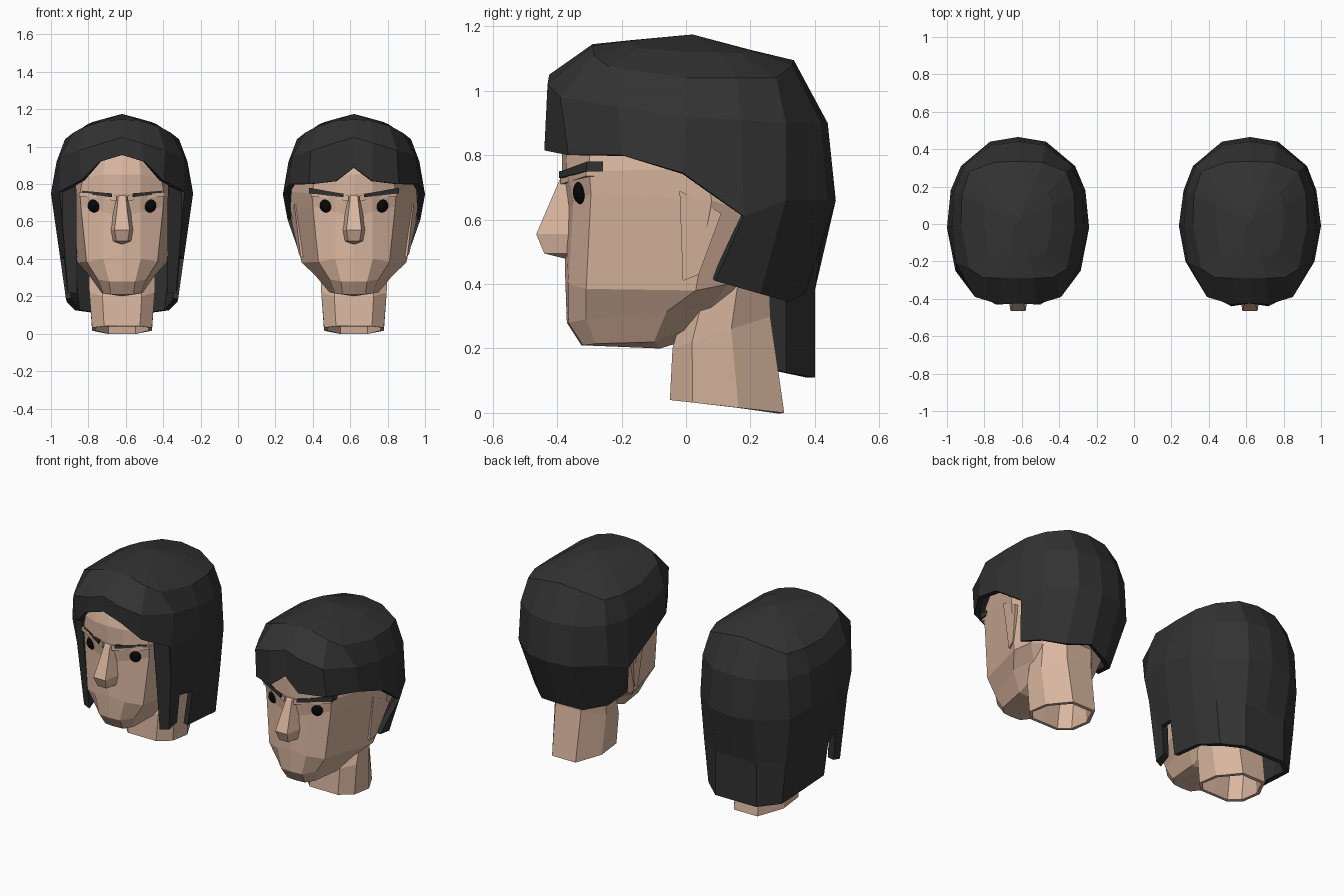
import bpy, bmesh

if "Cube" in bpy.data.objects:
    bpy.data.objects.remove(bpy.data.objects["Cube"])


def material(name, rgb):
    m = bpy.data.materials.new(name)
    m.diffuse_color = (*rgb, 1)
    m.use_nodes = True
    m.node_tree.nodes["Principled BSDF"].inputs["Base Color"].default_value = m.diffuse_color
    return m


SKIN = material("skin", (0.70, 0.47, 0.35))
HAIR = material("hair", (0.032, 0.032, 0.032))
EYE = material("eye", (0.002, 0.002, 0.002))


def half_shell(name, rows, cx, mat, thickness=0):
    """Skin rows (top to bottom, columns front to back), mirrored about x = cx."""
    bm = bmesh.new()
    grid = [[bm.verts.new(p) if p else None for p in row] for row in rows]
    for a, b in zip(grid, grid[1:]):
        for i in range(len(a) - 1):
            q = (a[i], b[i], b[i + 1], a[i + 1])
            if all(q):
                bm.faces.new(q)
    bmesh.ops.remove_doubles(bm, verts=bm.verts, dist=0.0005)
    return finish(name, bm, cx, mat, thickness)


def finish(name, bm, cx, mat, thickness=0):
    me = bpy.data.meshes.new(name)
    bm.to_mesh(me)
    bm.free()
    me.materials.append(mat)
    ob = bpy.data.objects.new(name, me)
    bpy.context.collection.objects.link(ob)
    ob.location.x = cx
    ob.modifiers.new("mirror", 'MIRROR').merge_threshold = 0.001
    if thickness:
        s = ob.modifiers.new("thickness", 'SOLIDIFY')
        s.thickness, s.offset = thickness, -1
    return ob


def prism(name, a, b, cx, mat):
    """Closed solid between two matching polygons, mirrored."""
    bm = bmesh.new()
    va, vb = [[bm.verts.new(p) for p in s] for s in (a, b)]
    n = len(va)
    bm.faces.new(va)
    bm.faces.new(vb[::-1])
    for i in range(n):
        bm.faces.new((va[i], vb[i], vb[(i + 1) % n], va[(i + 1) % n]))
    bmesh.ops.recalc_face_normals(bm, faces=bm.faces)
    return finish(name, bm, cx, mat)


def bar(name, p, q, h1, h2, depth, cx, mat):
    def end(c, h):
        x, y, z = c
        return [(x, y, z), (x, y + depth, z), (x, y + depth, z + h), (x, y, z + h)]
    prism(name, end(p, h1), end(q, h2), cx, mat)


def collapse(row, point):
    return [point] * len(row)


# head rings, top to bottom
HEAD = [
    [(0, -.385, .85), (.1, -.375, .85), (.21, -.30, .83), (.31, 0, .85), (.27, .2, .85), (0, .36, .85)],
    [(0, -.385, .75), (.1, -.37, .75), (.225, -.30, .75), (.34, .06, .76), (.3, .2, .76), (0, .38, .76)],
    [(0, -.375, .62), (.1, -.35, .65), (.22, -.295, .68), (.34, .08, .66), (.3, .2, .62), (0, .36, .62)],
    [(0, -.375, .42), (.1, -.365, .40), (.19, -.31, .385), (.28, .03, .38), (.24, .13, .40), (0, .25, .40)],
    [(0, -.37, .28), (.07, -.365, .28), (.13, -.31, .29), (.21, -.06, .315), (.18, .08, .33), (0, .2, .33)],
    [(0, -.325, .21), (.06, -.32, .21), (.10, -.28, .215), (.13, -.1, .22), (.13, .03, .27), (0, .05, .24)],
]

# hair rings shared by both styles
CROWN = [(0, -.29, 1.145), (.09, -.29, 1.14), (.19, -.285, 1.11), (.26, -.24, 1.075), (.305, 0, 1.04),
         (.30, .16, 1.04), (.26, .28, 1.04), (.13, .33, 1.08), (0, .335, 1.095)]
TEMPLE = [(0, -.425, 1.05), (.1, -.43, 1.02), (.23, -.39, .98), (.33, -.21, .95), (.35, 0, .92),
          (.345, .17, .91), (.29, .31, .90), (.145, .42, .90), (0, .44, .90)]
NAPE = [(.305, .31, .66), (.15, .44, .66), (0, .465, .66)]
TOP = [(x * .6, y * .6, 1.175 - (1.175 - z) * (.6 - .65 * x)) for x, y, z in CROWN]
DOME = [collapse(CROWN, (0, .02, 1.175)), TOP, CROWN, TEMPLE]

SHORT = [
    [(0, -.425, .888), (.1, -.44, .815), (.24, -.365, .80), (.345, -.2, .80), (.38, -.01, .745),
     (.355, .18, .61)] + NAPE,
    [None] * 5 + [(.285, .09, .41), (.25, .23, .37), (.14, .32, .345), (0, .37, .37)],
]
LONG = [
    [(0, -.425, .955), (.12, -.43, .92), (.22, -.37, .82), (.335, -.25, .76), (.38, -.02, .75),
     (.36, .18, .70)] + NAPE,
    [None] * 3 + [(.30, -.2, .42), (.33, -.03, .40), (.325, .17, .40), (.28, .31, .39), (.14, .40, .38),
                  (0, .40, .38)],
    [None] * 4 + [(.30, -.03, .185), (.295, .16, .17), (.25, .31, .125), (.14, .40, .11), (0, .40, .11)],
]


def build(cx, label, hem, side_width, brow):
    # head
    rows = [[(x * (side_width if i > 2 else 1), y, z) for i, (x, y, z) in enumerate(r)] for r in HEAD]
    skull = [(x * .85, y * .9, z + .13) for x, y, z in rows[0]]
    rows = [collapse(skull, (0, 0, 1.05)), skull] + rows + [collapse(skull, (0, -.08, .2))]
    half_shell(label + "_head", rows, cx, SKIN)

    # neck, open at the bottom
    def ring(w, front, back, z0, z1):
        return [(w * u, front + (back - front) * v, z0 + (z1 - z0) * v)
                for u, v in ((0, 0), (.6, 0), (1, .2), (1, .6), (.5, 1), (0, 1))]
    neck = [ring(.18, .02, .26, .42, .42), ring(.175, -.042, .262, .2, .3), ring(.16, -.05, .305, .04, 0)]
    half_shell(label + "_neck", neck, cx, SKIN, .02)

    # nose
    nose = [[(0, -.36, .77)] * 4]
    for f, fy, b, z in ((.02, -.39, .04, .73), (.04, -.465, .06, .555), (.03, -.44, .05, .495)):
        nose.append([(0, fy, z), (f, fy, z), (b, -.36, z), (0, -.35, z)])
    nose.append([(0, -.36, .475)] * 4)
    half_shell(label + "_nose", nose, cx, SKIN)

    # ears
    w = side_width
    prism(label + "_ear",
          [(.318 * w, -.02, .69), (.338 * w, .11, .62), (.296 * w, .04, .43), (.285 * w, -.01, .41)],
          [(.27 * w, -.02, .69), (.27 * w, .11, .62), (.25 * w, .04, .43), (.25 * w, -.01, .41)], cx, SKIN)

    # brow ridges and eyebrows
    bar(label + "_brow_ridge", (.03, -.39, .71), (.23, -.31, .735), .03, .02, .06, cx, SKIN)
    bar(label + "_eyebrow", (.055, -.395, .73), (brow[0], -.308, .75), brow[1], brow[2], .05, cx, HAIR)

    # eyes
    for s in (-1, 1):
        bpy.ops.mesh.primitive_uv_sphere_add(segments=12, ring_count=8, radius=.038,
                                             location=(cx + s * .145, -.323, .685))
        eye = bpy.context.object
        eye.name = label + "_eye"
        eye.scale.y = .75
        eye.data.materials.append(EYE)

    # hair
    half_shell(label + "_hair", DOME + hem, cx, HAIR, .03)


build(-.62, "long_haired", LONG, .85, (.215, .02, .015))
build(.62, "short_haired", SHORT, 1, (.24, .018, .03))

# hanging side locks
prism("side_lock",
      [(.245, -.29, .80), (.335, -.24, .80), (.345, -.12, .80), (.27, -.14, .80)],
      [(.24, -.22, .215), (.29, -.20, .22), (.295, -.13, .24), (.25, -.14, .24)], -.62, HAIR)
